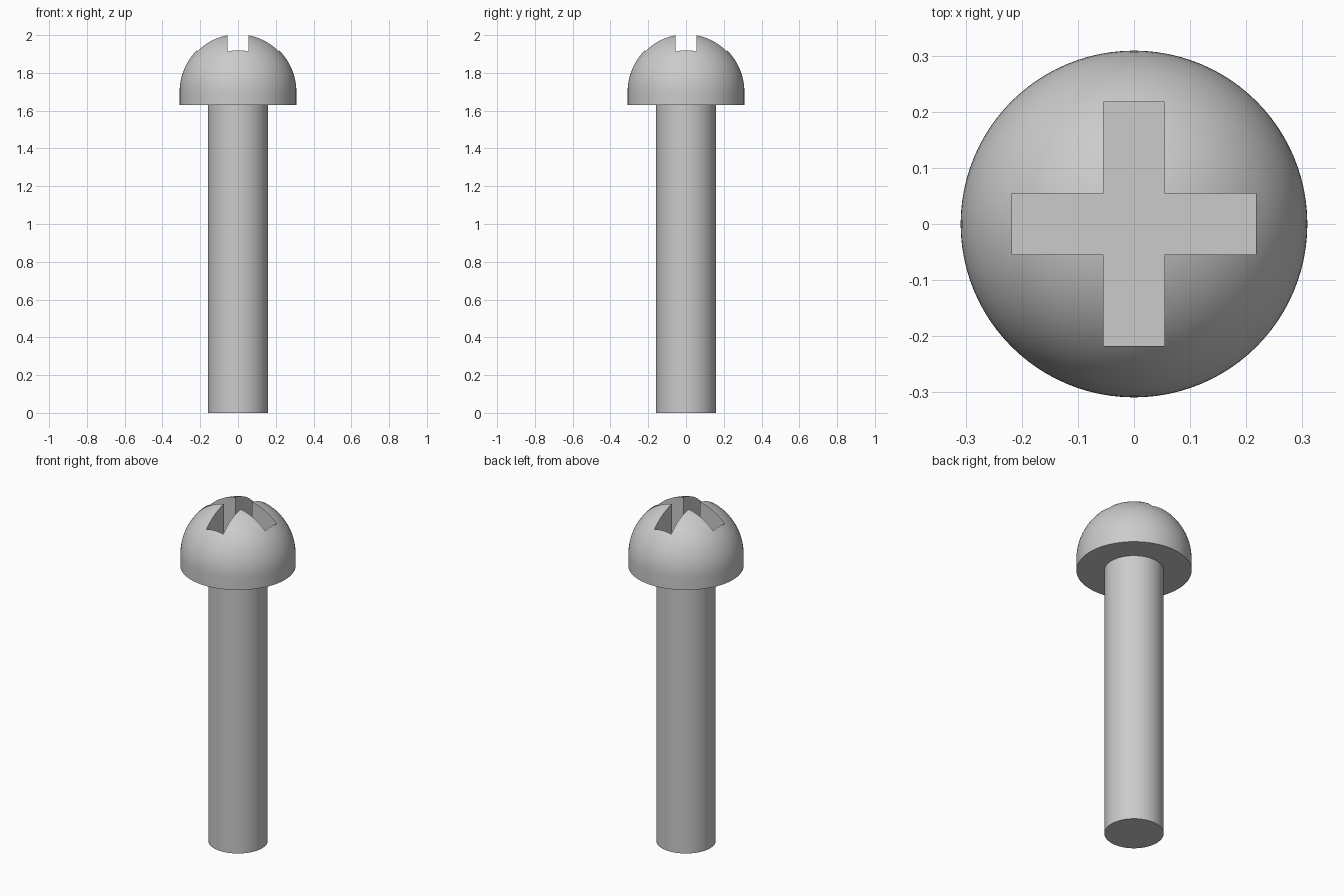
import bpy
import bmesh
from math import sin, cos, pi, radians

HEAD_R, HEAD_BASE, DOME_Z = 0.309, 1.629, 1.70
STEM_R = 0.159
SLOT_HALF, SLOT_REACH, SLOT_FLOOR = 0.0545, 0.217, 1.78

cube = bpy.data.objects.get("Cube")
if cube:
    bpy.data.objects.remove(cube, do_unlink=True)

metal = bpy.data.materials.new("grey metal")
metal.use_nodes = True
grey = (0.6, 0.6, 0.6, 1)
metal.diffuse_color = grey
metal.node_tree.nodes["Principled BSDF"].inputs["Base Color"].default_value = grey


def add_object(name, bm):
    bmesh.ops.recalc_face_normals(bm, faces=bm.faces)
    mesh = bpy.data.meshes.new(name)
    bm.to_mesh(mesh)
    bm.free()
    mesh.materials.append(metal)
    obj = bpy.data.objects.new(name, mesh)
    bpy.context.collection.objects.link(obj)
    return obj


def lathe(name, profile, steps=96):
    """Turn an (r, z) profile around the z axis."""
    bm = bmesh.new()
    verts = [bm.verts.new((r, 0, z)) for r, z in profile]
    edges = [bm.edges.new(pair) for pair in zip(verts, verts[1:])]
    bmesh.ops.spin(bm, geom=verts + edges, cent=(0, 0, 0), axis=(0, 0, 1),
                   angle=2 * pi, steps=steps)
    bmesh.ops.remove_doubles(bm, verts=bm.verts, dist=1e-5)
    return add_object(name, bm)


def smooth(obj):
    bpy.ops.object.select_all(action="DESELECT")
    obj.select_set(True)
    bpy.context.view_layer.objects.active = obj
    bpy.ops.object.shade_smooth_by_angle(angle=radians(30))


# Plain round shank, seated just inside the head
shank = lathe("shank", [(0, 0), (STEM_R, 0), (STEM_R, HEAD_BASE + 0.01),
                        (0, HEAD_BASE + 0.01)])

# Domed head: short straight rim under a hemisphere
rings = 24
dome = [(HEAD_R * cos(i * pi / 2 / rings), DOME_Z + HEAD_R * sin(i * pi / 2 / rings))
        for i in range(rings)]
head = lathe("head", [(0, HEAD_BASE), (HEAD_R, HEAD_BASE)] + dome
             + [(0, DOME_Z + HEAD_R)])

# Cross-shaped cutter: one arm outline repeated in four directions
bm = bmesh.new()
outline = []
for c, s in ((1, 0), (0, 1), (-1, 0), (0, -1)):
    for x, y in ((SLOT_REACH, -SLOT_HALF), (SLOT_REACH, SLOT_HALF),
                 (SLOT_HALF, SLOT_HALF)):
        outline.append(bm.verts.new((x * c - y * s, x * s + y * c, SLOT_FLOOR)))
floor = bm.faces.new(outline)
top = bmesh.ops.extrude_face_region(bm, geom=[floor])
bmesh.ops.translate(bm, vec=(0, 0, 0.4),
                    verts=[v for v in top["geom"] if isinstance(v, bmesh.types.BMVert)])
cutter = add_object("slot_cutter", bm)
cutter.hide_render = True

# Cut the cross slot into the head
cut = head.modifiers.new("cross slot", "BOOLEAN")
cut.operation = "DIFFERENCE"
cut.solver = "EXACT"
cut.object = cutter
bpy.context.view_layer.objects.active = head
bpy.ops.object.modifier_apply(modifier=cut.name)
bpy.data.objects.remove(cutter, do_unlink=True)

for part in (shank, head):
    smooth(part)
